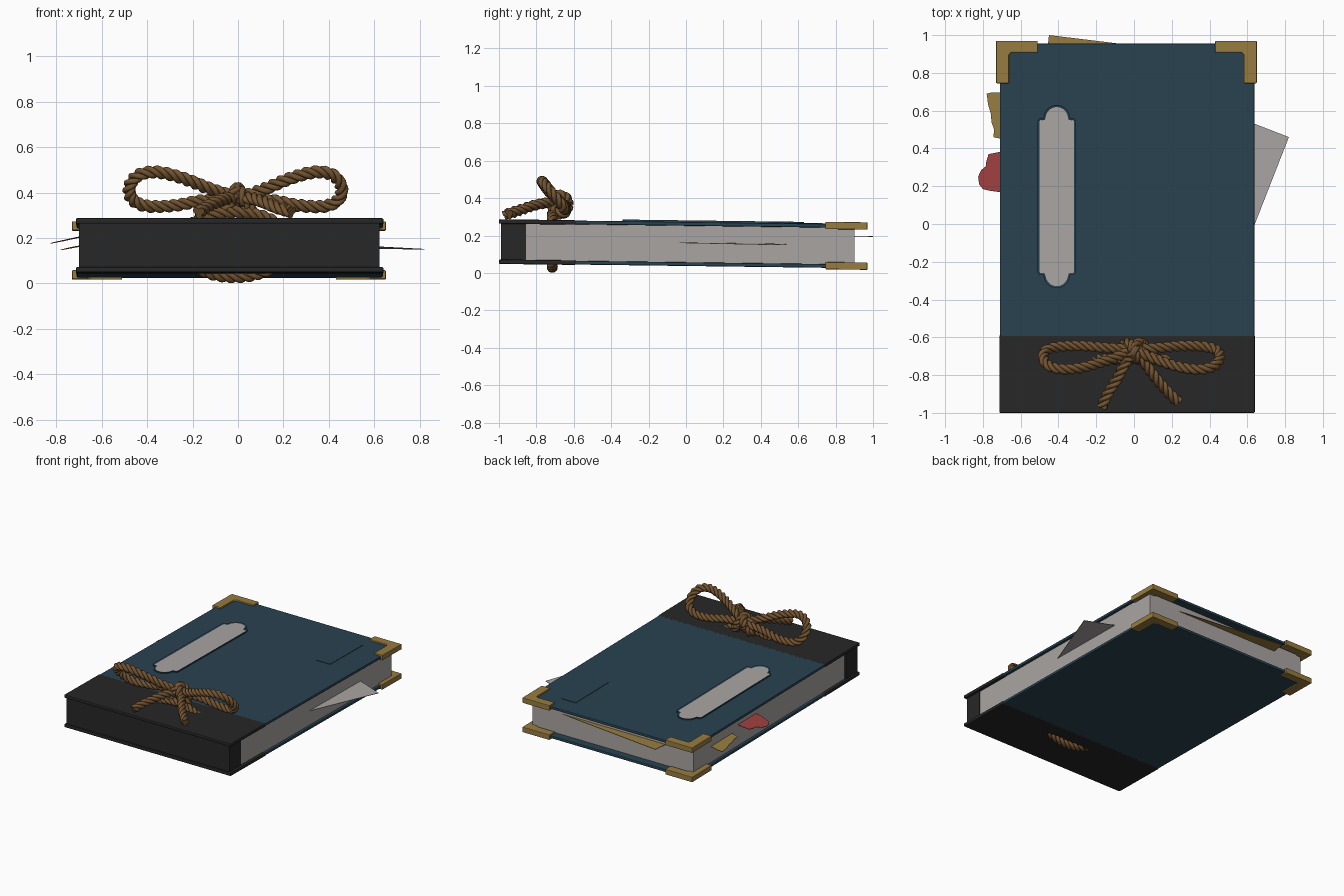
import bpy, bmesh, math
from mathutils import Vector

if "Cube" in bpy.data.objects:
    bpy.data.objects.remove(bpy.data.objects["Cube"])


def material(name, r, g, b):
    m = bpy.data.materials.new(name)
    m.diffuse_color = (r, g, b, 1)
    m.use_nodes = True
    m.node_tree.nodes["Principled BSDF"].inputs["Base Color"].default_value = m.diffuse_color
    return m


BLUE = material("dark blue cover", 0.022, 0.055, 0.08)
BLACK = material("black leather", 0.02, 0.02, 0.02)
PAPER = material("grey paper", 0.40, 0.375, 0.365)
GOLD = material("old gold", 0.31, 0.20, 0.05)
RED = material("faded red", 0.34, 0.05, 0.05)
ROPE = material("brown rope", 0.165, 0.085, 0.03)


def add(name, mesh, *mats):
    ob = bpy.data.objects.new(name, mesh)
    bpy.context.collection.objects.link(ob)
    for m in mats:
        mesh.materials.append(m)
    return ob


def prism(name, pts, z0, z1, mats, bevel=0, slope_x=0, inset=None):
    """Extruded outline, sheared so the whole book sinks slightly to the back."""
    bm = bmesh.new()
    bottom = bm.faces.new([bm.verts.new((x, y, z0)) for x, y in pts])
    ext = bmesh.ops.extrude_face_region(bm, geom=[bottom])["geom"]
    for v in ext:
        if isinstance(v, bmesh.types.BMVert):
            v.co.z = z1
    bmesh.ops.recalc_face_normals(bm, faces=bm.faces)
    if inset:
        top = [f for f in bm.faces if f.normal.z > 0.9]
        bmesh.ops.inset_region(bm, faces=top, thickness=inset, depth=0)
        for f in top:
            f.material_index = 1
            for v in f.verts:
                v.co.z -= 0.004
    x0 = pts[0][0]
    for v in bm.verts:
        v.co.z += -0.013 * (v.co.y + 1) + slope_x * (v.co.x - x0)
    me = bpy.data.meshes.new(name)
    bm.to_mesh(me)
    bm.free()
    ob = add(name, me, *mats)
    if bevel:
        b = ob.modifiers.new("soft edges", "BEVEL")
        b.width, b.segments = bevel, 2
    return ob


def rect(x0, x1, y0, y1):
    return [(x0, y0), (x1, y0), (x1, y1), (x0, y1)]


# Covers with black leather wrap, and their gold corners
for side, zc in (("top", 0.275), ("bottom", 0.06)):
    prism(side + "_cover", rect(-0.71, 0.637, -0.62, 0.955), zc - 0.010, zc + 0.010, [BLUE], 0.005)
    prism(side + "_leather_wrap", rect(-0.713, 0.64, -1.0, -0.59), zc - 0.012, zc + 0.012, [BLACK], 0.006)
    for hand, cx, s in (("left", -0.73, 1), ("right", 0.65, -1)):
        ell = [(0, 0.97), (0, 0.745), (0.068, 0.745), (0.068, 0.895),
               (0.08, 0.908), (0.22, 0.908), (0.22, 0.97)]
        prism(f"{side}_{hand}_corner", [(cx + s * x, y) for x, y in ell],
              zc - 0.018, zc + 0.021, [GOLD], 0.004)

# Spine and page block
prism("spine", rect(-0.70, 0.622, -0.988, -0.855), 0.065, 0.27, [BLACK])
prism("page_block", rect(-0.69, 0.618, -0.87, 0.90), 0.065, 0.27, [PAPER])

# Title plate: long panel with rounded ends, paper sunk in a blue rim
arc = [(0.07 * math.cos(a), 0.07 * math.sin(a)) for a in (math.pi * i / 14 for i in range(15))]
half = [(0.102, 0.40), (0.092, 0.415), (0.078, 0.415)] + [(x, 0.415 + y) for x, y in arc] + \
       [(-0.078, 0.415), (-0.092, 0.415), (-0.102, 0.40)]
outline = half + [(-x, -y) for x, y in half]
prism("title_plate", [(x - 0.409, y + 0.145) for x, y in outline], 0.28, 0.294, [BLUE, PAPER], inset=0.011)
prism("small_cover_plate", rect(0.32, 0.44, 0.44, 0.82), 0.28, 0.288, [BLUE])

# Loose sheets and scraps poking out of the pages
prism("loose_grey_sheet", [(0.82, 0.46), (0.35, 0.643), (0.11, 0.03), (0.58, -0.153)],
      0.168, 0.171, [PAPER], slope_x=-0.02)
prism("loose_tan_sheet", [(-0.45, 1.0), (-0.486, 0.70), (0.364, 0.60), (0.40, 0.897)],
      0.219, 0.222, [GOLD])
prism("tan_scrap", [(-0.78, 0.69), (-0.772, 0.63), (-0.757, 0.58), (-0.755, 0.54), (-0.74, 0.50),
                    (-0.745, 0.46), (-0.71, 0.452), (-0.60, 0.45), (-0.60, 0.69), (-0.75, 0.697)],
      0.168, 0.171, [GOLD], slope_x=0.18)
prism("red_scrap", [(-0.825, 0.25), (-0.82, 0.21), (-0.80, 0.185), (-0.77, 0.177), (-0.72, 0.17),
                    (-0.60, 0.17), (-0.60, 0.38), (-0.72, 0.38), (-0.77, 0.37), (-0.782, 0.33),
                    (-0.785, 0.305), (-0.81, 0.285)],
      0.191, 0.194, [RED], slope_x=0.22)


def spline(ctrl, closed, step=0.009):
    """Catmull-Rom curve resampled to even spacing."""
    c = [Vector(p) for p in ctrl]
    n = len(c)
    get = (lambda i: c[i % n]) if closed else (lambda i: c[max(0, min(n - 1, i))])
    dense = []
    for i in range(n if closed else n - 1):
        a, b, d, e = (get(i + k) for k in (-1, 0, 1, 2))
        for j in range(30):
            t = j / 30
            dense.append(0.5 * (2 * b + (d - a) * t + (2 * a - 5 * b + 4 * d - e) * t * t
                                + (3 * b - a - 3 * d + e) * t ** 3))
    dense.append(get(n if closed else n - 1))
    out, run = [dense[0]], 0
    for p, q in zip(dense, dense[1:]):
        run += (q - p).length
        if run >= step:
            out.append(q)
            run = 0
    return out


def rope(name, ctrl, closed=False, strands=3, off=0.0145, rad=0.0155, pitch=0.12, sides=8):
    """Twisted rope: three helical strands around a path."""
    path = spline(ctrl, closed)
    n = len(path)
    verts, faces = [], []
    for s in range(strands):
        normal, dist = Vector((0.31, 0.57, 0.76)), 0
        base = len(verts)
        for i, p in enumerate(path):
            tan = (path[min(i + 1, n - 1)] - path[max(i - 1, 0)]).normalized()
            normal = (normal - tan * normal.dot(tan)).normalized()
            bi = tan.cross(normal)
            if i:
                dist += (p - path[i - 1]).length
            a = 2 * math.pi * (s / strands + dist / pitch)
            centre = p + off * (math.cos(a) * normal + math.sin(a) * bi)
            for k in range(sides):
                w = 2 * math.pi * k / sides
                verts.append(centre + rad * (math.cos(w) * normal + math.sin(w) * bi))
        for i in range(n - 1):
            for k in range(sides):
                r, k2 = base + i * sides, (k + 1) % sides
                faces.append((r + k, r + k2, r + sides + k2, r + sides + k))
        faces.append([base + k for k in reversed(range(sides))])
        faces.append([base + (n - 1) * sides + k for k in range(sides)])
    me = bpy.data.meshes.new(name)
    me.from_pydata(verts, [], faces)
    for f in me.polygons:
        f.use_smooth = len(f.vertices) == 4
    return add(name, me, ROPE)


# Bow loops, mirrored
loop = [(0.0, -0.665, 0.375), (0.12, -0.715, 0.415), (0.25, -0.755, 0.465), (0.36, -0.77, 0.49),
        (0.44, -0.755, 0.475), (0.478, -0.715, 0.425), (0.465, -0.67, 0.37), (0.40, -0.65, 0.34),
        (0.28, -0.645, 0.343), (0.15, -0.655, 0.365), (0.0, -0.665, 0.37)]
for hand, s in (("left", -1), ("right", 0.95)):
    rope(hand + "_bow_loop", [(s * x, y, z) for x, y, z in loop])

# Tails
rope("left_bow_tail", [(0.02, -0.66, 0.36), (-0.04, -0.73, 0.375), (-0.09, -0.82, 0.36),
                       (-0.14, -0.90, 0.335), (-0.175, -0.975, 0.31)])
rope("right_bow_tail", [(-0.02, -0.66, 0.36), (0.05, -0.73, 0.375), (0.11, -0.81, 0.36),
                        (0.17, -0.88, 0.335), (0.235, -0.945, 0.315)])

# Knot wraps
for name, cx, lean in (("knot_wrap_left", -0.035, 0.03), ("knot_wrap_right", 0.03, -0.03)):
    rope(name, [(cx + lean * math.sin(a), -0.672 + 0.042 * math.cos(a), 0.365 + 0.052 * math.sin(a))
                for a in (math.tau * i / 8 for i in range(8))], closed=True)

# Rope wrap passing through the spine, seen above and below
rope("rope_wrap", [(-0.015 + 0.24 * math.cos(a), -0.715, 0.172 + 0.142 * math.sin(a))
                   for a in (math.tau * i / 16 for i in range(16))], closed=True)
